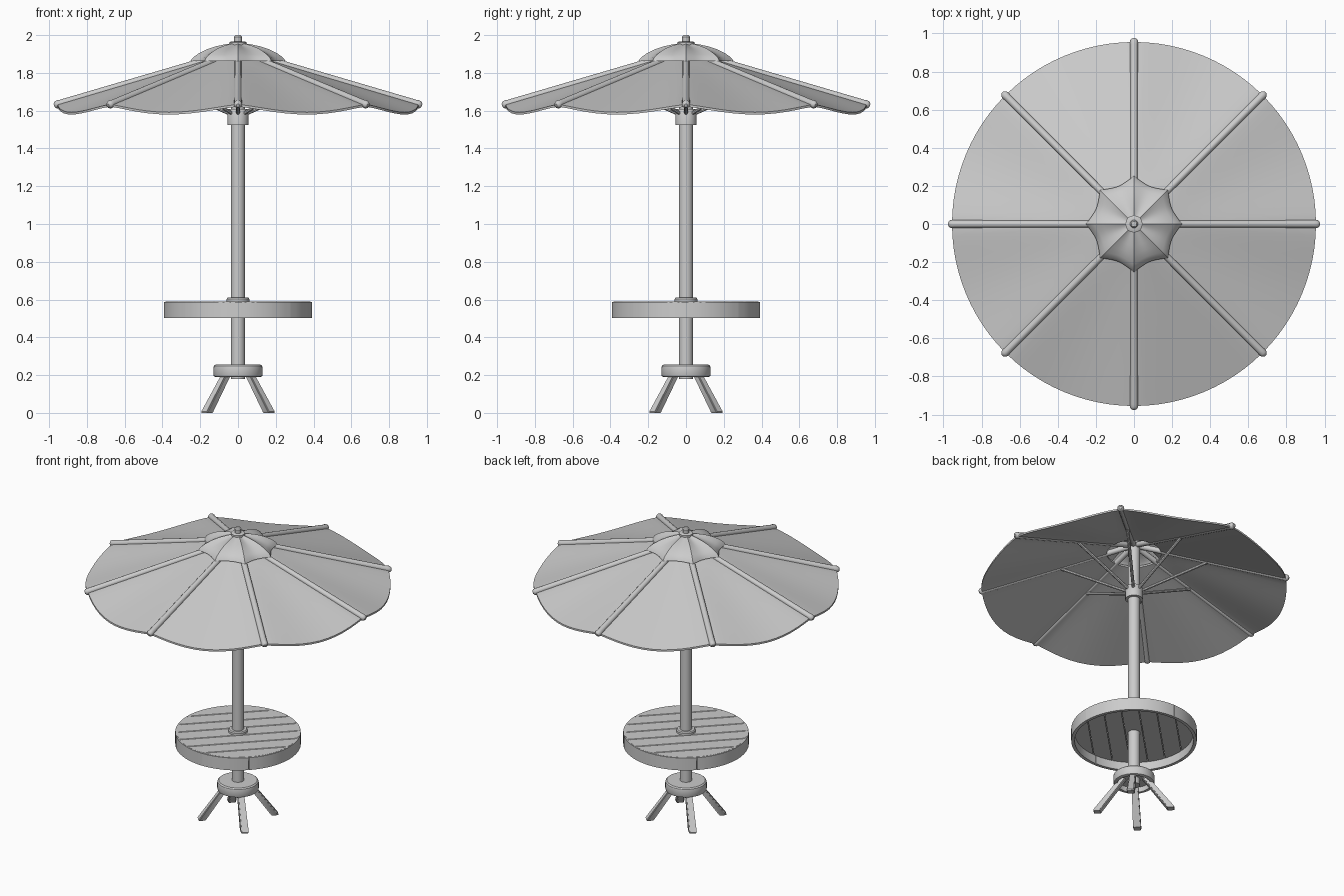
import bpy, bmesh
from math import sin, cos, pi, sqrt
from mathutils import Vector

if "Cube" in bpy.data.objects:
    bpy.data.objects.remove(bpy.data.objects["Cube"])


def finish(name, bm, smooth=True, angle=0.6):
    bmesh.ops.recalc_face_normals(bm, faces=bm.faces)
    me = bpy.data.meshes.new(name)
    bm.to_mesh(me)
    bm.free()
    ob = bpy.data.objects.new(name, me)
    bpy.context.collection.objects.link(ob)
    if smooth:
        bpy.ops.object.select_all(action='DESELECT')
        bpy.context.view_layer.objects.active = ob
        ob.select_set(True)
        bpy.ops.object.shade_smooth_by_angle(angle=angle)
    return ob


def grid(rows, closed_rows=False):
    """Skin rows of points; every row is a closed loop."""
    bm = bmesh.new()
    vs = [[bm.verts.new(p) for p in row] for row in rows]
    n = len(vs[0])
    for k in range(len(vs) - (0 if closed_rows else 1)):
        a, b = vs[k], vs[(k + 1) % len(vs)]
        for i in range(n):
            j = (i + 1) % n
            bm.faces.new((a[i], a[j], b[j], b[i]))
    if not closed_rows:
        bm.faces.new(vs[0])
        bm.faces.new(vs[-1])
    return bm


def lathe(name, prof, n=32, ring=False):
    rows = [[(r * cos(2 * pi * i / n), r * sin(2 * pi * i / n), z) for i in range(n)]
            for r, z in prof]
    return finish(name, grid(rows, ring))


def rod(name, stations, n=12):
    """Round rod along (point, radius) stations on one straight line."""
    d = (stations[-1][0] - stations[0][0]).normalized()
    u = d.cross(Vector((0, 0, 1))).normalized()
    w = u.cross(d)
    rows = [[p + r * (cos(2 * pi * i / n) * u + sin(2 * pi * i / n) * w) for i in range(n)]
            for p, r in stations]
    return finish(name, grid(rows))


def polar(r, a, z):
    return Vector((r * cos(a), r * sin(a), z))


def rib_z(r):
    return 1.632 + (0.96 - r) * 0.296


# Pole, finial and collars
lathe("pole", [(0.037, 0.18), (0.037, 1.95)])
lathe("finial", [(0.045, 1.945), (0.045, 1.962), (0.04, 1.965), (0.02, 1.966),
                 (0.021, 1.99), (0.014, 2.0)], 16)
lathe("table_collar", [(0.06, 0.58), (0.06, 0.603), (0.055, 0.61), (0.036, 0.61)])
lathe("runner_collar", [(0.036, 1.525), (0.055, 1.525), (0.055, 1.6), (0.05, 1.61), (0.036, 1.61)])

# Canopy cloth: sags between the eight ribs, open in the middle
N, R = 96, 12
rows = []
for k in range(R + 1):
    t = k / R
    r = 0.17 + t * 0.785
    rows.append([polar(r, 2 * pi * i / N,
                       rib_z(r) - 0.042 * t * abs(sin(8 * pi * i / N)) ** 1.2)
                 for i in range(N)])
inner = [[p - Vector((0, 0, 0.012)) for p in row] for row in reversed(rows)]
finish("canopy", grid(rows + inner, True))

# Vent cap with scalloped edge
prof = [(0.03, 1.957), (0.07, 1.951), (0.12, 1.94), (0.165, 1.925), (0.21, 1.902),
        (0.238, 1.882), (0.252, 1.862)]
rows = []
for r, z in prof:
    t = r / 0.252
    row = []
    for i in range(N):
        s = abs(sin(8 * pi * i / N)) ** 0.9
        row.append(polar(r * (1 - 0.15 * t * s), 2 * pi * i / N,
                         z - 0.012 * s * sin(pi * t)))
    rows.append(row)
inner = [[Vector((p.x * 0.96, p.y * 0.96, p.z - 0.008 * (1 - k / 6))) for p in row]
         for k, row in enumerate(rows)]
finish("vent_cap", grid(rows + inner[::-1], True))

# Ribs and struts
for k in range(8):
    a = k * pi / 4
    st = [(polar(r, a, rib_z(r)), w) for r, w in
          ((0.04, 0.018), (0.94, 0.02), (0.955, 0.022), (0.967, 0.018), (0.974, 0.009))]
    rod(f"rib_{k + 1}", st)
    rod(f"strut_{k + 1}", [(polar(0.045, a, 1.585), 0.01),
                           (polar(0.46, a, rib_z(0.46) - 0.01), 0.01)], 8)

# Table top: diagonal planks clipped to a circle
TR, NP = 0.385, 7
W = 2 * TR / NP
for k in range(NP):
    v0 = -TR + k * W + 0.002
    v1 = v0 + W - 0.004
    vs = [v0 + (v1 - v0) * i / 8 for i in range(9)]
    pts = [(sqrt(max(TR ** 2 - v * v, 0)), v) for v in vs]
    pts += [(-u, v) for u, v in reversed(pts)]
    c = cos(pi / 4)
    bm = grid([[(c * (u - v) * s, c * (u + v) * s, z) for u, v in pts]
               for z, s in ((0.56, 1), (0.589, 1))])
    top = [e for e in bm.edges if all(v.co.z > 0.58 for v in e.verts)]
    bmesh.ops.bevel(bm, geom=top, offset=0.003, segments=1, affect='EDGES')
    finish(f"table_plank_{k + 1}", bm, False)

# Table rim with open underside, in six curved sections
for k in range(8):
    a0 = k * pi / 4 + 0.003
    rows = []
    for i in range(9):
        a = a0 + (pi / 4 - 0.006) * i / 8
        rows.append([polar(r, a, z) for r, z in
                     ((0.372, 0.503), (0.393, 0.503), (0.393, 0.588), (0.372, 0.588))])
    finish(f"table_rim_{k + 1}", grid(rows))

# Base hub, hollow below
lathe("base_hub", [(0.036, 0.255), (0.12, 0.255), (0.128, 0.248), (0.13, 0.24), (0.13, 0.2),
                   (0.127, 0.193), (0.12, 0.19), (0.105, 0.19), (0.105, 0.225), (0.036, 0.225)],
      ring=True)

# Four splayed legs
for k in range(4):
    a = pi / 4 + k * pi / 2
    d, t = polar(1, a, 0), polar(1, a + pi / 2, 0)
    rows = [[d * (r + sx * w) + t * (sy * w) + Vector((0, 0, z))
             for sx, sy in ((-1, -1), (1, -1), (1, 1), (-1, 1))]
            for r, w, z in ((0.232, 0.02, 0.0), (0.229, 0.025, 0.008), (0.065, 0.02, 0.235))]
    bm = grid(rows)
    long = [e for e in bm.edges if abs(e.verts[0].co.z - e.verts[1].co.z) > 0.1]
    bmesh.ops.bevel(bm, geom=long, offset=0.005, segments=2, affect='EDGES')
    finish(f"leg_{k + 1}", bm)
